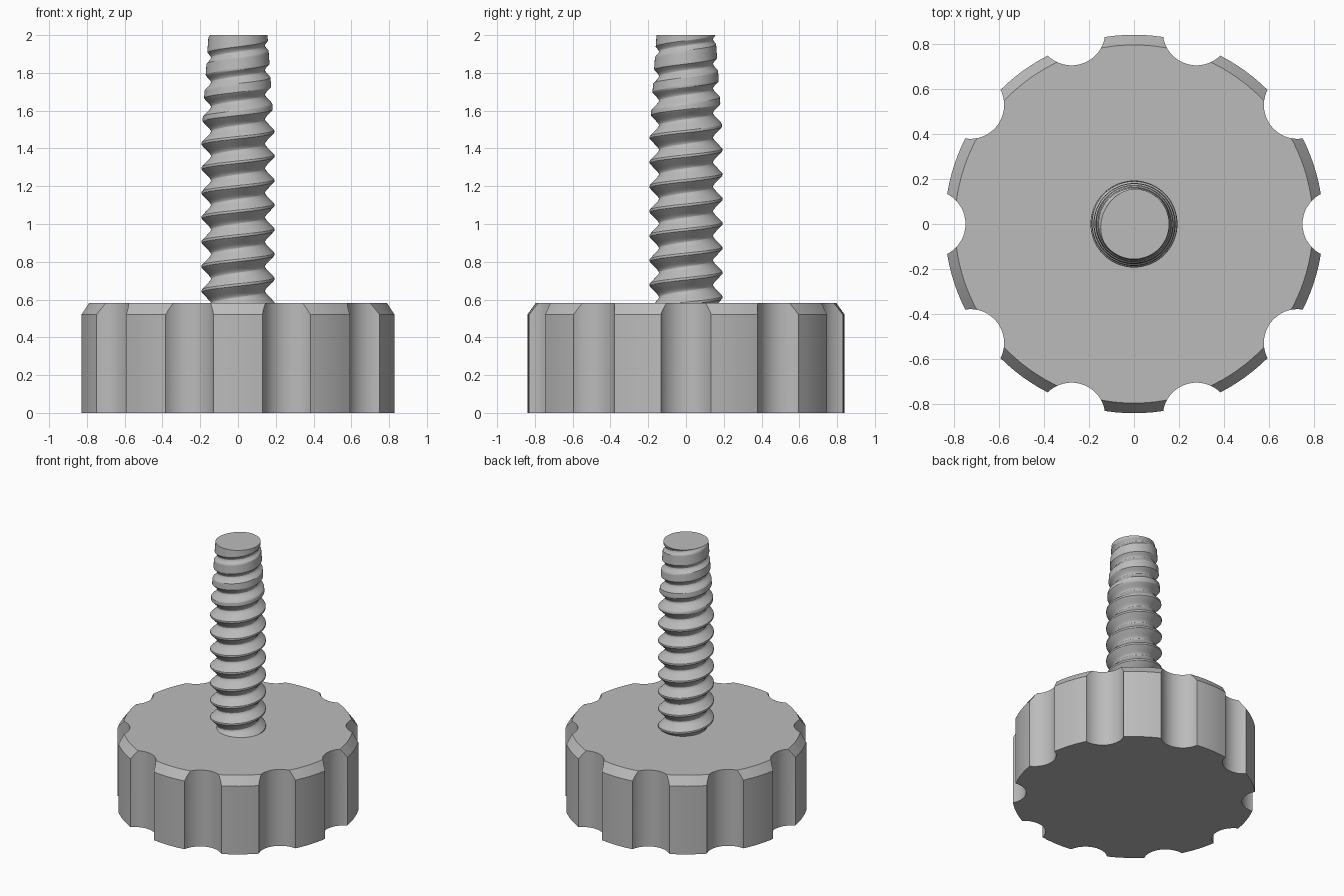
import bpy, bmesh, math
from math import cos, sin, tau, floor

cube = bpy.data.objects.get("Cube")
if cube:
    bpy.data.objects.remove(cube)

grey = bpy.data.materials.new("plain grey")
grey.use_nodes = True
colour = (0.5, 0.5, 0.5, 1)
grey.diffuse_color = colour
grey.node_tree.nodes["Principled BSDF"].inputs["Base Color"].default_value = colour


def make_object(name, bm):
    bmesh.ops.recalc_face_normals(bm, faces=bm.faces)
    mesh = bpy.data.meshes.new(name)
    bm.to_mesh(mesh)
    bm.free()
    mesh.materials.append(grey)
    obj = bpy.data.objects.new(name, mesh)
    bpy.context.collection.objects.link(obj)
    return obj


def activate(obj):
    bpy.ops.object.select_all(action='DESELECT')
    obj.select_set(True)
    bpy.context.view_layer.objects.active = obj


def add_stack(bm, profile, segments, centre=(0, 0)):
    """Closed turned solid from (radius, height) pairs."""
    rings = []
    for r, z in profile:
        rings.append([bm.verts.new((centre[0] + r * cos(tau * i / segments),
                                    centre[1] + r * sin(tau * i / segments), z))
                      for i in range(segments)])
    for low, high in zip(rings, rings[1:]):
        for i in range(segments):
            k = (i + 1) % segments
            bm.faces.new((low[i], low[k], high[k], high[i]))
    bm.faces.new(rings[0][::-1])
    bm.faces.new(rings[-1])


# Knob: chamfered disc with ten round grip notches
bm = bmesh.new()
add_stack(bm, [(0.84, 0), (0.84, 0.52), (0.795, 0.583)], 120)
knob = make_object("grip_knob", bm)

bm = bmesh.new()
for n in range(10):
    a = tau * n / 10
    add_stack(bm, [(0.15, -0.1), (0.15, 0.7)], 48, (0.898 * cos(a), 0.898 * sin(a)))
cutter = make_object("notch_cutter", bm)
cutter.hide_render = True

cut = knob.modifiers.new("notches", 'BOOLEAN')
cut.operation = 'DIFFERENCE'
cut.solver = 'EXACT'
cut.object = cutter
activate(knob)
bpy.ops.object.modifier_apply(modifier=cut.name)
bpy.data.objects.remove(cutter)

# Threaded shaft: helical grid, with crests trimmed by a taper near the tip
PITCH, CREST_Z = 0.13, 1.49
BOTTOM, TOP = 0.56, 2.0
SEGMENTS, ROWS = 72, 20
THREAD = [(0, 0.193), (0.007, 0.192), (0.048, 0.152), (0.058, 0.145), (0.066, 0.143)]


def shaft_radius(z, turn):
    u = (z - CREST_Z) / PITCH - turn
    d = abs(u - floor(u + 0.5)) * PITCH
    for (d0, r0), (d1, r1) in zip(THREAD, THREAD[1:]):
        if d <= d1:
            r = r0 + (r1 - r0) * (d - d0) / (d1 - d0)
            break
    taper = 0.193 - 0.037 * max(0, z - 1.48) / 0.52
    return min(r, taper)


bm = bmesh.new()
start = CREST_Z - 9 * PITCH
count = int((TOP - start) / PITCH + 2) * ROWS
columns = []
for i in range(SEGMENTS + 1):
    turn = i / SEGMENTS
    column = []
    for j in range(count):
        z = min(TOP, max(BOTTOM, start + PITCH * (j / ROWS + turn - 1)))
        r = shaft_radius(z, turn)
        column.append(bm.verts.new((r * cos(tau * turn), r * sin(tau * turn), z)))
    columns.append(column)
for a, b in zip(columns, columns[1:]):
    for j in range(count - 1):
        if a[j + 1].co.z > BOTTOM + 1e-6 or b[j + 1].co.z > BOTTOM + 1e-6:
            if a[j].co.z < TOP - 1e-6 or b[j].co.z < TOP - 1e-6:
                bm.faces.new((a[j], b[j], b[j + 1], a[j + 1]))
bmesh.ops.delete(bm, geom=[v for v in bm.verts if not v.link_faces], context='VERTS')
bmesh.ops.remove_doubles(bm, verts=bm.verts, dist=1e-5)
bmesh.ops.holes_fill(bm, edges=[e for e in bm.edges if e.is_boundary], sides=0)
shaft = make_object("threaded_shaft", bm)

for obj in (knob, shaft):
    activate(obj)
    bpy.ops.object.shade_smooth_by_angle(angle=math.radians(25))
